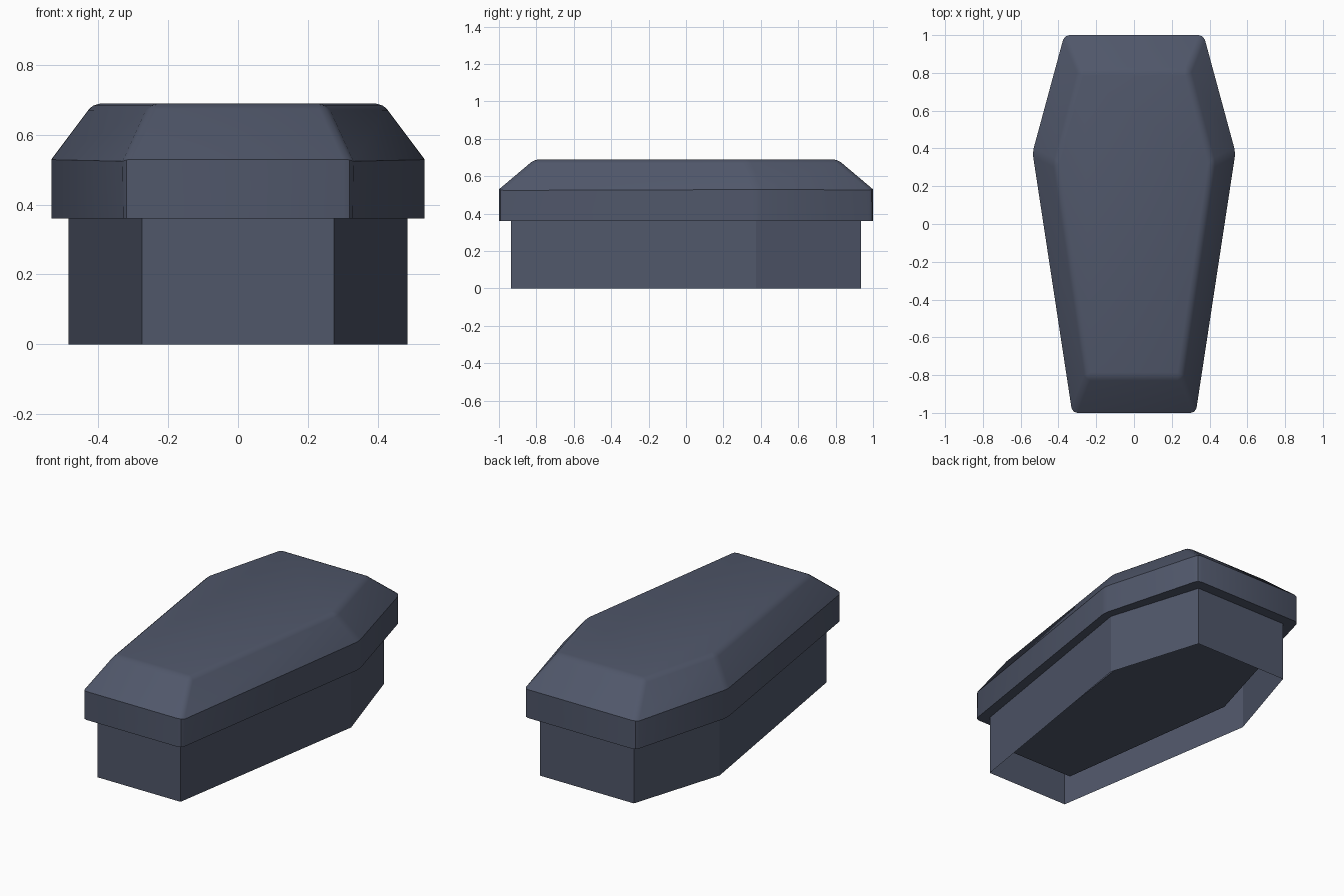
import bpy, bmesh

if "Cube" in bpy.data.objects:
    bpy.data.objects.remove(bpy.data.objects["Cube"])

slate = bpy.data.materials.new("slate_grey")
slate.diffuse_color = (0.08, 0.095, 0.144, 1)
slate.use_nodes = True
slate.node_tree.nodes["Principled BSDF"].inputs["Base Color"].default_value = slate.diffuse_color


def hexagon(front, waist, back, z):
    """Symmetric six-sided outline, each argument is (half width, y)."""
    right = [front, waist, back]
    return [(x, y, z) for x, y in right] + [(-x, y, z) for x, y in reversed(right)]


def loft(rings, cap_start, cap_end):
    bm = bmesh.new()
    loops = [[bm.verts.new(p) for p in ring] for ring in rings]
    for a, b in zip(loops, loops[1:]):
        for i in range(6):
            j = (i + 1) % 6
            bm.faces.new((a[i], a[j], b[j], b[i]))
    if cap_start:
        bm.faces.new(loops[0][::-1])
    if cap_end:
        bm.faces.new(loops[-1])
    return bm, loops


def finish(bm, name):
    mesh = bpy.data.meshes.new(name)
    bm.to_mesh(mesh)
    bm.free()
    obj = bpy.data.objects.new(name, mesh)
    bpy.context.collection.objects.link(obj)
    mesh.materials.append(slate)
    return obj


# Box: outer walls open underneath, rim, inner walls and raised floor
outer = ((0.275, -0.935), (0.485, 0.375), (0.31, 0.935))
inner = ((0.213, -0.815), (0.375, 0.345), (0.24, 0.815))
bm, _ = loft([hexagon(*outer, 0), hexagon(*outer, 0.36),
              hexagon(*inner, 0.36), hexagon(*inner, 0.105)], False, True)
finish(bm, "box")

# Lid: overhanging band with sloped sides up to a flat top
band = ((0.325, -1.0), (0.537, 0.38), (0.367, 1.0))
top = ((0.25, -0.81), (0.417, 0.32), (0.288, 0.81))
bm, loops = loft([hexagon(*band, 0.36), hexagon(*band, 0.53),
                  hexagon(*top, 0.69)], True, True)
# Soften the corner edges and the top rim only
low, mid, high = (set(loop) for loop in loops)
soft = [e for e in bm.edges
        if not (set(e.verts) <= low or set(e.verts) <= mid)]
bmesh.ops.bevel(bm, geom=soft, offset=0.024, segments=2, profile=0.5,
                affect='EDGES', clamp_overlap=True)
bmesh.ops.recalc_face_normals(bm, faces=bm.faces[:])
lid = finish(bm, "lid")

bpy.ops.object.select_all(action='DESELECT')
lid.select_set(True)
bpy.context.view_layer.objects.active = lid
bpy.ops.object.shade_smooth_by_angle(angle=0.54)
